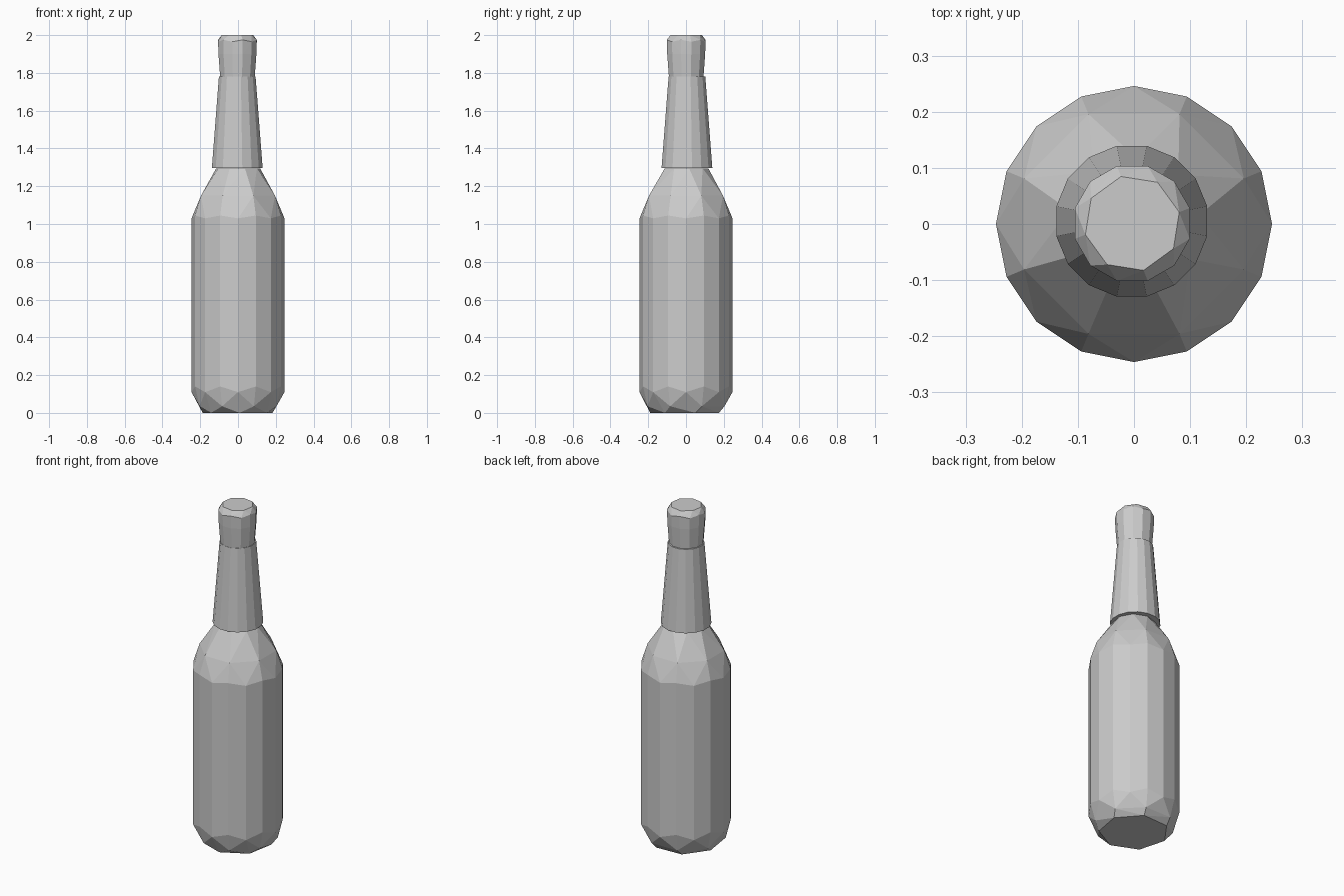
import bpy, bmesh
from math import cos, sin, tau

cube = bpy.data.objects.get("Cube")
if cube:
    bpy.data.objects.remove(cube, do_unlink=True)

grey = bpy.data.materials.new("plain_grey")
grey.use_nodes = True
colour = (0.6, 0.6, 0.6, 1)
grey.diffuse_color = colour
grey.node_tree.nodes["Principled BSDF"].inputs["Base Color"].default_value = colour


def faceted_part(name, rings, centre=(0, 0)):
    """Wrap rings of (z, radius, sides, turn in steps, zigzag height) in flat facets."""
    bm = bmesh.new()
    for z, radius, sides, turn, zigzag in rings:
        for i in range(sides):
            a = tau * (i + turn) / sides
            bm.verts.new((centre[0] + radius * cos(a), centre[1] + radius * sin(a),
                          z + zigzag * (i % 2)))
    hull = bmesh.ops.convex_hull(bm, input=bm.verts)
    loose = [v for v in set(hull["geom_interior"] + hull["geom_unused"])
             if isinstance(v, bmesh.types.BMVert)]
    bmesh.ops.delete(bm, geom=loose, context='VERTS')
    bmesh.ops.recalc_face_normals(bm, faces=bm.faces)
    mesh = bpy.data.meshes.new(name)
    bm.to_mesh(mesh)
    bm.free()
    mesh.materials.append(grey)
    obj = bpy.data.objects.new(name, mesh)
    bpy.context.collection.objects.link(obj)
    return obj


# Body with chipped base and sloping shoulders
faceted_part("bottle_body", [
    (0.0, 0.19, 7, 0.3, 0),
    (0.035, 0.22, 8, 0.5, 0),
    (0.11, 0.246, 16, 0, 0.03),
    (1.03, 0.246, 16, 0, 0.015),
    (1.15, 0.212, 8, 0.5, 0),
    (1.295, 0.118, 9, 0.2, 0),
])

# Tapering neck, slightly wider than the shoulder top
faceted_part("bottle_neck", [
    (1.297, 0.137, 16, 0.5, 0),
    (1.78, 0.099, 16, 0.5, 0),
], (-0.004, 0.005))

# Mouth that flares a little and has a bevelled top
faceted_part("bottle_mouth", [
    (1.77, 0.094, 12, 0.5, 0),
    (1.9, 0.104, 12, 0.5, 0),
    (1.965, 0.106, 12, 0.5, 0.01),
    (2.0, 0.086, 8, 0.3, 0),
], (-0.003, 0.001))
